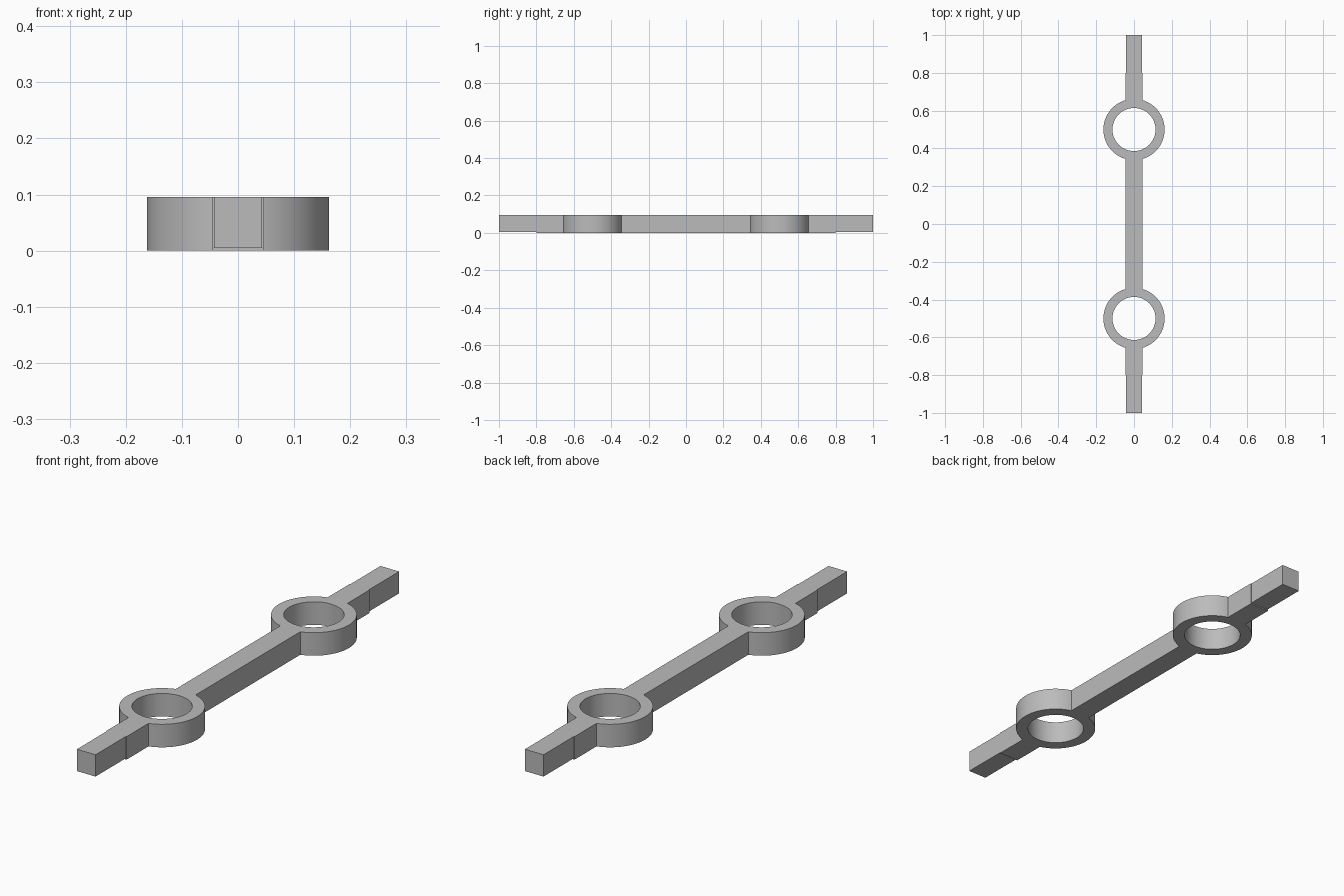
import bpy

if "Cube" in bpy.data.objects:
    bpy.data.objects.remove(bpy.data.objects["Cube"], do_unlink=True)

HEIGHT = 0.096
RING_Y = 0.5
BAR_END = 0.8

grey = bpy.data.materials.new("plain grey")
grey.use_nodes = True
colour = (0.5, 0.5, 0.5, 1)
grey.diffuse_color = colour
grey.node_tree.nodes["Principled BSDF"].inputs["Base Color"].default_value = colour


def box(name, half_width, y0, y1, z0, z1):
    bpy.ops.mesh.primitive_cube_add(size=1, location=(0, (y0 + y1) / 2, (z0 + z1) / 2))
    ob = bpy.context.object
    ob.name = name
    ob.scale = (2 * half_width, y1 - y0, z1 - z0)
    bpy.ops.object.transform_apply(location=True, scale=True)
    ob.data.materials.append(grey)
    return ob


def cylinder(name, radius, y, depth):
    bpy.ops.mesh.primitive_cylinder_add(vertices=96, radius=radius, depth=depth,
                                        location=(0, y, HEIGHT / 2))
    ob = bpy.context.object
    ob.name = name
    ob.data.materials.append(grey)
    return ob


def combine(target, tool, operation):
    bpy.context.view_layer.objects.active = target
    mod = target.modifiers.new(operation.lower(), 'BOOLEAN')
    mod.operation = operation
    mod.solver = 'EXACT'
    mod.object = tool
    bpy.ops.object.modifier_apply(modifier=mod.name)
    bpy.data.objects.remove(tool, do_unlink=True)


# Main bar with a ring fused on at each end
bar = box("bar_with_rings", 0.046, -BAR_END, BAR_END, 0, HEIGHT)
for side in (-1, 1):
    combine(bar, cylinder("ring", 0.162, side * RING_Y, HEIGHT), 'UNION')
for side in (-1, 1):
    combine(bar, cylinder("ring_hole", 0.114, side * RING_Y, 4 * HEIGHT), 'DIFFERENCE')

bpy.ops.object.select_all(action='DESELECT')
bar.select_set(True)
bpy.context.view_layer.objects.active = bar
bpy.ops.object.shade_smooth_by_angle(angle=0.5)

# Slightly slimmer end tips, flush with the top of the bar
box("front_tip", 0.043, -1, -BAR_END, 0.005, HEIGHT)
box("back_tip", 0.043, BAR_END, 1, 0.005, HEIGHT)
